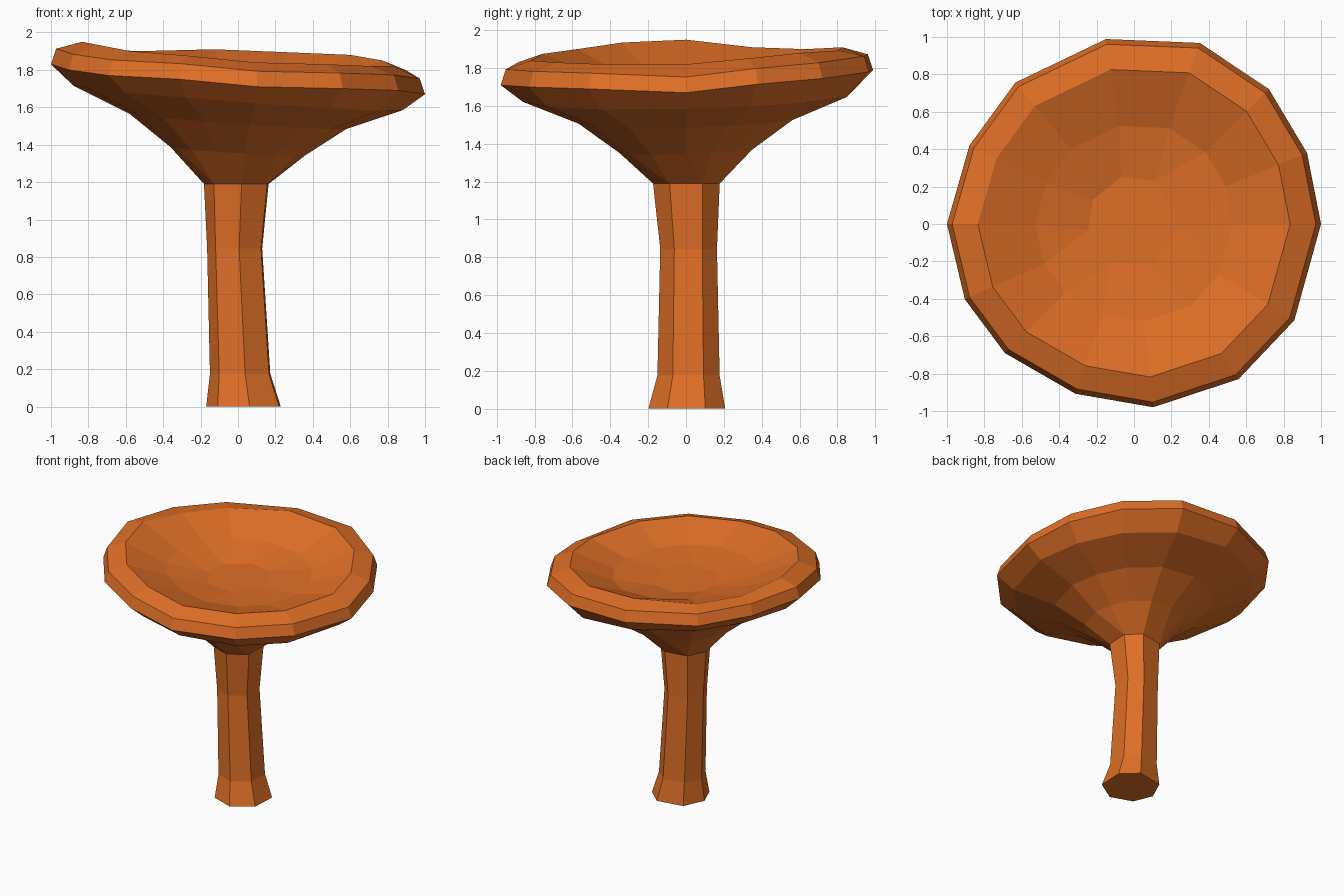
import bpy, bmesh
from math import sin, cos, radians

if "Cube" in bpy.data.objects:
    bpy.data.objects.remove(bpy.data.objects["Cube"])

orange = bpy.data.materials.new("orange")
orange.diffuse_color = (0.74, 0.16, 0.02, 1)
orange.use_nodes = True
orange.node_tree.nodes["Principled BSDF"].inputs["Base Color"].default_value = orange.diffuse_color


def loft(name, rings, cap_first=False, cap_last=False):
    """Skin a list of equal-length closed rings, merging doubled points."""
    bm = bmesh.new()
    loops = [[bm.verts.new(p) for p in ring] for ring in rings]
    n = len(loops[0])
    for a, b in zip(loops, loops[1:]):
        for i in range(n):
            j = (i + 1) % n
            bm.faces.new((a[i], a[j], b[j], b[i]))
    if cap_first:
        bm.faces.new(loops[0][::-1])
    if cap_last:
        bm.faces.new(loops[-1])
    bmesh.ops.remove_doubles(bm, verts=bm.verts, dist=0.0005)
    bmesh.ops.recalc_face_normals(bm, faces=bm.faces)
    mesh = bpy.data.meshes.new(name)
    bm.to_mesh(mesh)
    bm.free()
    mesh.materials.append(orange)
    ob = bpy.data.objects.new(name, mesh)
    bpy.context.collection.objects.link(ob)
    return ob


def polar(a, r, z, cx=0, cy=0):
    return (cx + r * cos(radians(a)), cy + r * sin(radians(a)), z)


# Stem: seven sides, flared foot, slight bend
stem_angles = [-135, -84, -31, 26, 70, 130, 180]
stem_rings = [(0.21, 0.0, 0.04, 0.01), (0.17, 0.175, 0.02, 0.018),
              (0.155, 0.845, -0.01, 0.018), (0.182, 1.19, 0.0, 0.007)]
loft("stem", [[polar(a, r, z, cx, cy) for a in stem_angles]
              for r, z, cx, cy in stem_rings], cap_first=True)

# Cap: fourteen uneven sides; even ones merge into their neighbour at the stem
angles = [-156, -135, -109, -84, -56, -31, 0, 22.3, 45, 70, 98.6, 130, 154.5, 180]
radii = [0.99, 0.976, 0.96, 0.985, 1.0, 1.0, 1.0, 1.0, 1.02, 1.03, 1.0, 0.987, 0.975, 1.0]
low_z = [1.80, 1.77, 1.75, 1.71, 1.70, 1.69, 1.67, 1.715, 1.745, 1.78, 1.79, 1.80, 1.82, 1.83]
top_z = [1.935, 1.90, 1.875, 1.84, 1.83, 1.82, 1.82, 1.85, 1.88, 1.893, 1.91, 1.90, 1.91, 1.95]


def tilted(r, z, sx, sy):
    pts = [polar(a, r * k, z) for a, k in zip(angles, radii)]
    return [(x, y, z + sx * x + sy * y) for x, y, z in pts]


def rim(scale, heights, lift=0):
    return [polar(a, k * scale, z + lift) for a, k, z in zip(angles, radii, heights)]


r, z, cx, cy = stem_rings[-1]
neck = [polar(stem_angles[i // 2], r, z, cx, cy) for i in range(14)]
floor_angles = [-170, -120, -120, -66, -66, -7, -7, -7, 63, 63, 106, 151, 151, -170]
dish_floor = [polar(a, 0.25, 1.725, 0.0, 0.01) for a in floor_angles]

loft("cap", [
    neck,
    tilted(0.36, 1.365, -0.06, 0.03),     # underside
    tilted(0.58, 1.525, -0.07, 0.025),
    tilted(0.88, 1.65, -0.075, 0.025),
    rim(1.0, low_z),                      # outer rim
    rim(0.972, low_z, 0.083),
    rim(0.835, top_z),                    # dish lip
    tilted(0.53, 1.77, -0.06, 0.02),      # dish
    dish_floor,
], cap_last=True)
